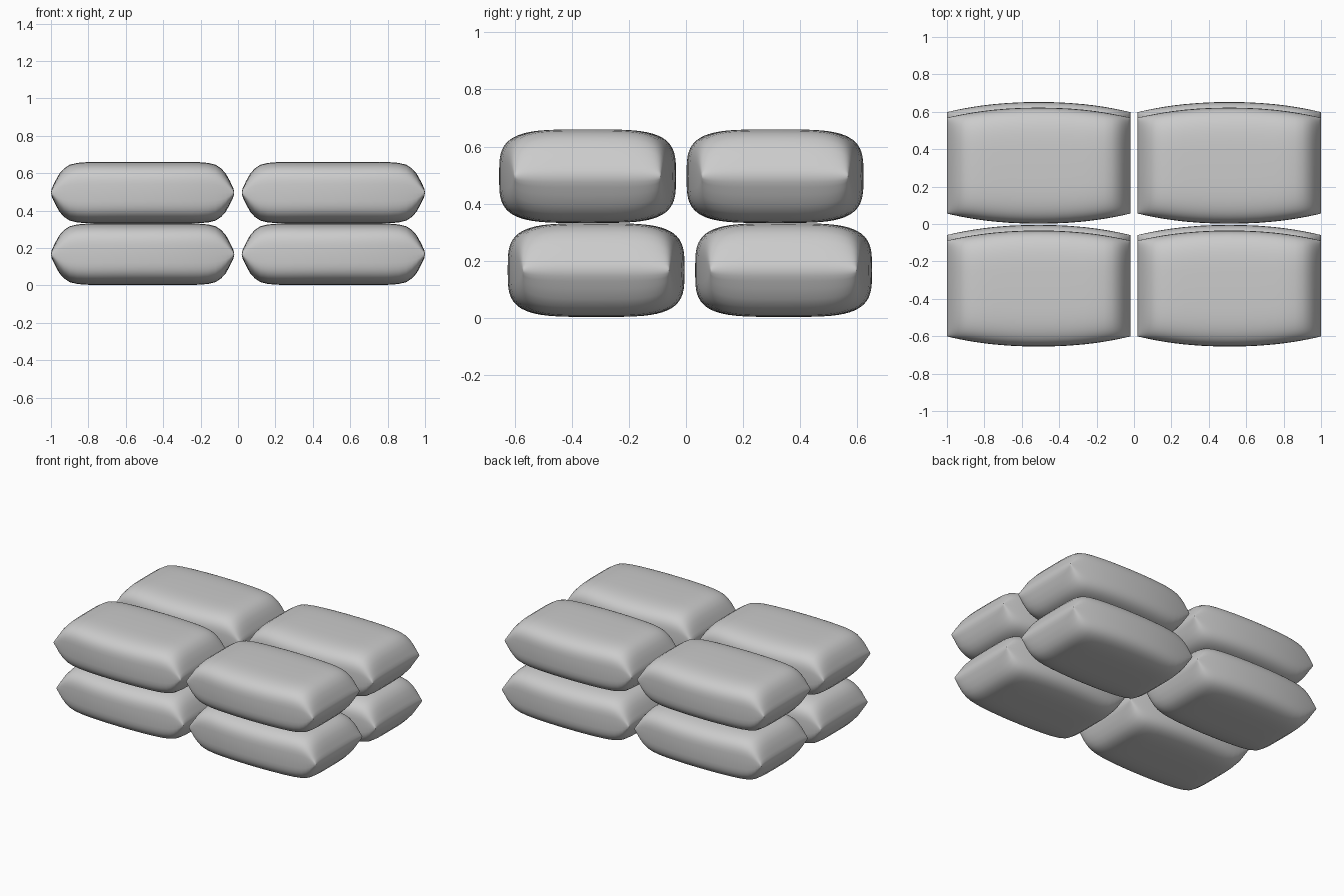
import bpy, bmesh, math

if "Cube" in bpy.data.objects:
    bpy.data.objects.remove(bpy.data.objects["Cube"])

HX, HZ = 0.49, 0.164          # half length and half height of a sack
RING = 64                     # points around the cross-section

# Side profile of a sack end: (distance from the end seam, share of half height)
END = [(0, 0.0), (0.004, 0.13), (0.012, 0.24), (0.025, 0.40), (0.045, 0.62),
       (0.07, 0.79), (0.10, 0.91), (0.14, 0.97), (0.19, 0.995), (0.25, 1.0)]


def power(c, e):
    return math.copysign(abs(c) ** e, c)


def stations():
    left = [(-HX + d, h) for d, h in END]
    mid = [(x, 1.0) for x in (-0.16, -0.08, 0, 0.08, 0.16)]
    return left + mid + [(-x, h) for x, h in reversed(left)]


def sack(name, location):
    bm = bmesh.new()
    rings = []
    for x, h in stations():
        u = abs(x) / HX
        hy = 0.256 + 0.054 * (1 - u ** 2.2)      # front and back bulge in plan
        ring = []
        for i in range(RING):
            a = 2 * math.pi * i / RING
            # squarish rounded cross-section
            ring.append(bm.verts.new((x, hy * power(math.cos(a), 0.5),
                                      HZ * h * power(math.sin(a), 0.55))))
        rings.append(ring)
    for r0, r1 in zip(rings, rings[1:]):
        for i in range(RING):
            j = (i + 1) % RING
            bm.faces.new((r0[i], r0[j], r1[j], r1[i]))
    # close the end seams
    bmesh.ops.remove_doubles(bm, verts=bm.verts, dist=0.00005)
    bmesh.ops.recalc_face_normals(bm, faces=bm.faces)
    me = bpy.data.meshes.new(name)
    bm.to_mesh(me)
    bm.free()
    ob = bpy.data.objects.new(name, me)
    bpy.context.collection.objects.link(ob)
    ob.location = location
    bpy.ops.object.select_all(action='DESELECT')
    ob.select_set(True)
    bpy.context.view_layer.objects.active = ob
    bpy.ops.object.shade_smooth_by_angle(angle=math.radians(50))


# Two layers of four sacks, the upper layer shifted slightly forward
for layer, z, ys in (("lower", 0.167, (-0.315, 0.342)),
                     ("upper", 0.496, (-0.345, 0.312))):
    for row, y in zip(("front", "back"), ys):
        for side, x in (("left", -0.51), ("right", 0.51)):
            sack(f"{layer}_{row}_{side}_sack", (x, y, z))
